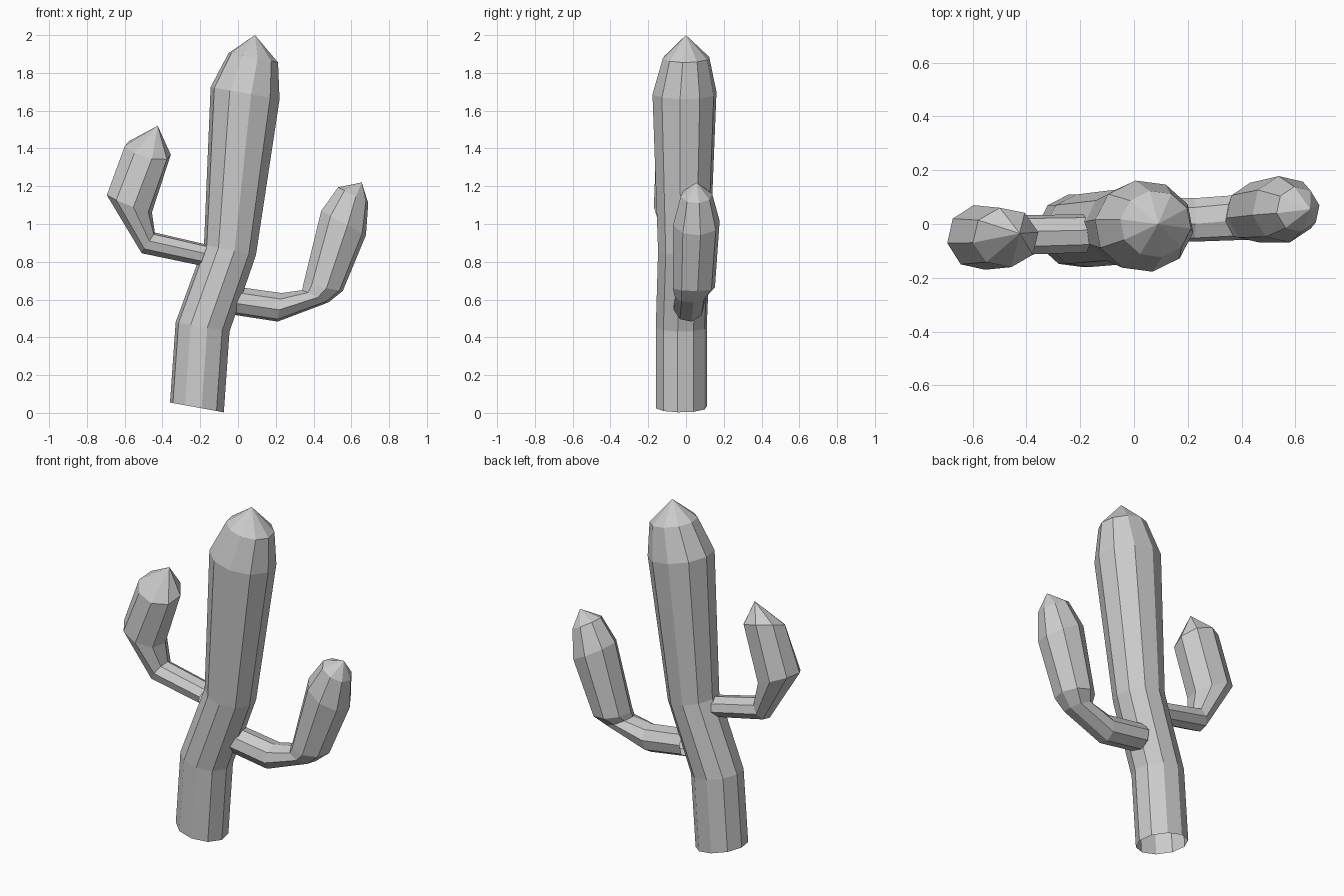
import bpy, bmesh
from math import cos, sin, radians, tau
from mathutils import Vector


def tube(name, rings, tip, sides, phase):
    """Loft tilted rings and close them with a pointed tip.
    ring = (side A x, z, side B x, z, centre y, y radius, y-axis lift)"""
    bm = bmesh.new()
    loops = []
    for ax, az, bx, bz, cy, ry, lift in rings:
        c = Vector(((ax + bx) / 2, cy, (az + bz) / 2))
        u = Vector(((bx - ax) / 2, 0, (bz - az) / 2)) * 1.01
        v = Vector((0, ry, lift))
        angles = [radians(phase) + tau * i / sides for i in range(sides)]
        loops.append([bm.verts.new(c + u * cos(a) + v * sin(a)) for a in angles])
    for lo, hi in zip(loops, loops[1:]):
        for i in range(sides):
            j = (i + 1) % sides
            bm.faces.new((lo[i], lo[j], hi[j], hi[i]))
    top = bm.verts.new(tip)
    for i in range(sides):
        bm.faces.new((loops[-1][i], loops[-1][(i + 1) % sides], top))
    bmesh.ops.recalc_face_normals(bm, faces=bm.faces)
    mesh = bpy.data.meshes.new(name)
    bm.to_mesh(mesh)
    bm.free()
    obj = bpy.data.objects.new(name, mesh)
    bpy.context.collection.objects.link(obj)
    return obj


# Main stem, open at the base
tube("trunk", [
    (-0.36, 0.055, -0.075, 0.003, -0.025, 0.137, 0),
    (-0.33, 0.48, -0.045, 0.43, -0.025, 0.137, 0),
    (-0.18, 0.89, 0.095, 0.835, -0.01, 0.14, 0),
    (-0.145, 1.725, 0.22, 1.66, -0.008, 0.172, 0),
    (-0.05, 1.905, 0.212, 1.855, 0.0, 0.125, 0),
], (0.09, 0.0, 2.0), 10, -8)

# Lower arm on the right
tube("right_arm", [
    (-0.02, 0.67, -0.03, 0.52, 0.015, 0.082, 0),
    (0.23, 0.635, 0.21, 0.483, 0.015, 0.082, 0),
    (0.34, 0.65, 0.48, 0.585, 0.025, 0.085, 0),
    (0.345, 0.68, 0.555, 0.645, 0.042, 0.113, 0),
    (0.44, 1.07, 0.678, 0.94, 0.055, 0.125, 0),
    (0.53, 1.195, 0.69, 1.11, 0.055, 0.085, 0),
], (0.655, 0.055, 1.22), 8, 10)

# Upper arm on the left
tube("left_arm", [
    (-0.2, 0.78, -0.16, 0.89, -0.035, 0.072, 0),
    (-0.51, 0.845, -0.44, 0.955, -0.042, 0.075, 0),
    (-0.695, 1.155, -0.455, 1.06, -0.05, 0.122, 0.01),
    (-0.6, 1.42, -0.355, 1.36, -0.05, 0.112, 0.04),
], (-0.425, -0.035, 1.52), 8, 10)
